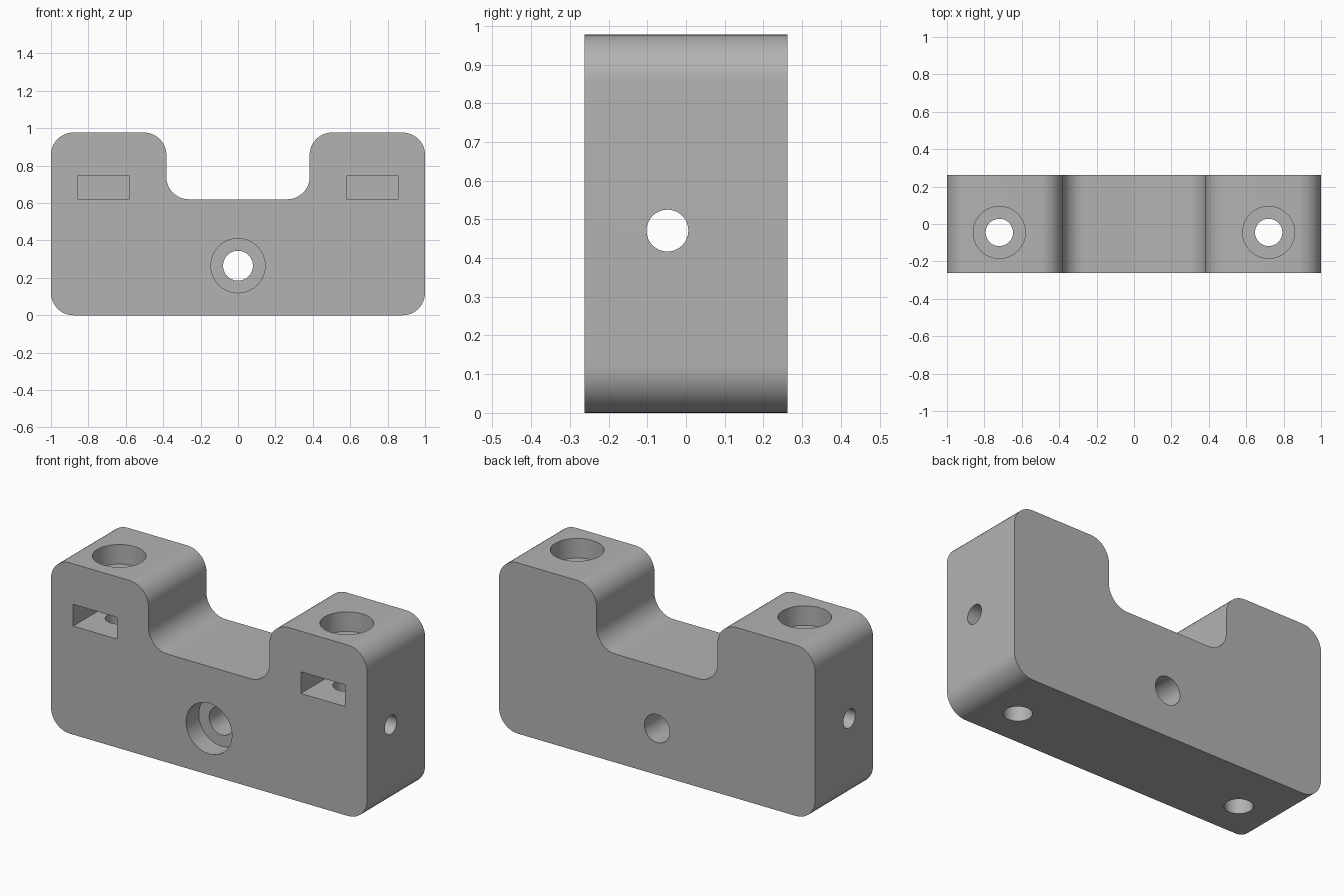
import bpy, bmesh, math
from mathutils import Matrix, Vector

cube = bpy.data.objects.get("Cube")
if cube:
    bpy.data.objects.remove(cube, do_unlink=True)

HEIGHT, HALF_DEPTH, FILLET = 0.977, 0.262, 0.12
NOTCH_X, NOTCH_Z = 0.383, 0.62
BOLT_X, BOLT_Y = 0.72, -0.045
CENTRE_Z = 0.265

grey = bpy.data.materials.new("plain grey")
grey.use_nodes = True
color = (0.45, 0.45, 0.45, 1)
grey.diffuse_color = color
grey.node_tree.nodes["Principled BSDF"].inputs["Base Color"].default_value = color


def add_object(name, bm):
    bmesh.ops.recalc_face_normals(bm, faces=bm.faces)
    mesh = bpy.data.meshes.new(name)
    bm.to_mesh(mesh)
    bm.free()
    mesh.materials.append(grey)
    obj = bpy.data.objects.new(name, mesh)
    bpy.context.collection.objects.link(obj)
    return obj


def rounded_profile(points, radius, steps=12):
    """Fillet each right-angled corner of a closed outline."""
    outline = []
    for i, corner in enumerate(points):
        to_prev = (points[i - 1] - corner).normalized()
        to_next = (points[(i + 1) % len(points)] - corner).normalized()
        centre = corner + (to_prev + to_next) * radius
        for s in range(steps + 1):
            a = s / steps * math.pi / 2
            outline.append(centre - radius * (to_next * math.cos(a) + to_prev * math.sin(a)))
    return outline


def cylinder(name, start, end, radius):
    start, end = Vector(start), Vector(end)
    axis = end - start
    turn = axis.to_track_quat('Z', 'Y').to_matrix().to_4x4()
    bm = bmesh.new()
    bmesh.ops.create_cone(bm, cap_ends=True, segments=64, radius1=radius, radius2=radius,
                          depth=axis.length,
                          matrix=Matrix.Translation((start + end) / 2) @ turn)
    return add_object(name, bm)


def box(name, low, high):
    low, high = Vector(low), Vector(high)
    bm = bmesh.new()
    bmesh.ops.create_cube(bm, size=1, matrix=Matrix.Translation((low + high) / 2)
                          @ Matrix.Diagonal((high - low).to_4d()))
    return add_object(name, bm)


# Notched block with filleted corners
right_half = [(1, 0), (1, HEIGHT), (NOTCH_X, HEIGHT), (NOTCH_X, NOTCH_Z)]
corners = [Vector((x, 0, z)) for x, z in right_half]
corners += [Vector((-p.x, 0, p.z)) for p in reversed(corners)]
bm = bmesh.new()
front = bm.faces.new([bm.verts.new(p - Vector((0, HALF_DEPTH, 0)))
                      for p in rounded_profile(corners, FILLET)])
back = bmesh.ops.extrude_face_region(bm, geom=[front])["geom"]
bmesh.ops.translate(bm, vec=(0, 2 * HALF_DEPTH, 0),
                    verts=[g for g in back if isinstance(g, bmesh.types.BMVert)])
block = add_object("mounting_block", bm)

# Centre bolt hole with its head recess, and the cross hole
cutters = [
    cylinder("centre_hole", (0, -0.5, CENTRE_Z), (0, 0.5, CENTRE_Z), 0.08),
    cylinder("centre_recess", (0, -0.5, CENTRE_Z), (0, -HALF_DEPTH + 0.115, CENTRE_Z), 0.145),
    cylinder("cross_hole", (-1.2, -0.048, 0.471), (1.2, -0.048, 0.471), 0.054),
]

# Vertical bolt holes, head recesses and nut slots on both sides
for side, x in (("left", BOLT_X), ("right", -BOLT_X)):
    cutters += [
        cylinder(side + "_bolt_hole", (x, BOLT_Y, -0.2), (x, BOLT_Y, 1.2), 0.073),
        cylinder(side + "_bolt_recess", (x, BOLT_Y, HEIGHT - 0.112), (x, BOLT_Y, 1.2), 0.139),
        box(side + "_nut_slot", (x - 0.139, -0.5, 0.621), (x + 0.139, BOLT_Y + 0.139, 0.745)),
    ]

for cutter in cutters:
    cut = block.modifiers.new(cutter.name, 'BOOLEAN')
    cut.operation = 'DIFFERENCE'
    cut.solver = 'EXACT'
    cut.object = cutter

# Bake the cuts and drop the cutters
bpy.context.view_layer.update()
cut_mesh = bpy.data.meshes.new_from_object(
    block.evaluated_get(bpy.context.evaluated_depsgraph_get()))
block.modifiers.clear()
block.data = cut_mesh
for cutter in cutters:
    bpy.data.objects.remove(cutter, do_unlink=True)

bpy.ops.object.select_all(action='DESELECT')
block.select_set(True)
bpy.context.view_layer.objects.active = block
bpy.ops.object.shade_smooth_by_angle(angle=math.radians(30))
